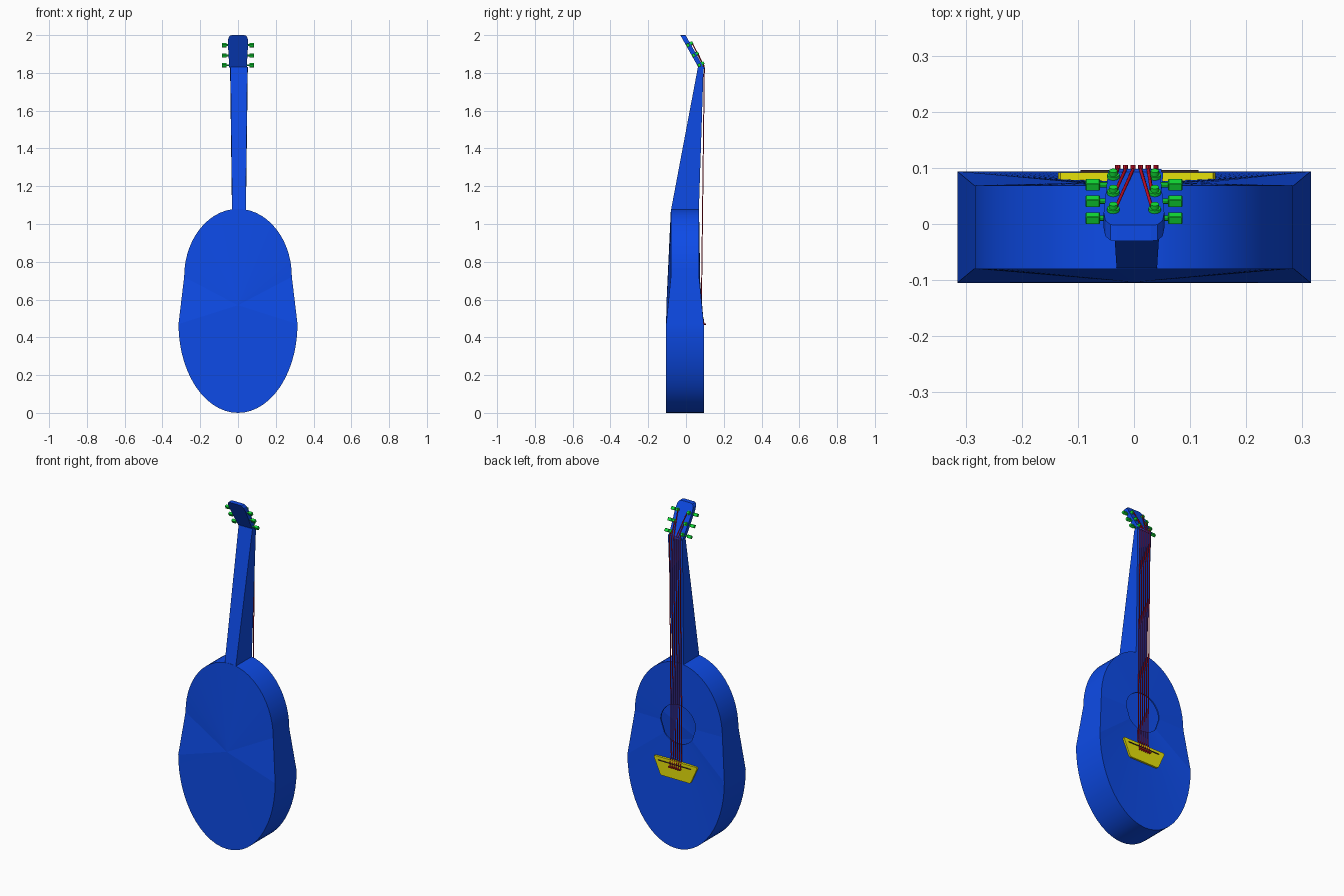
import bpy, bmesh, math
from mathutils import Vector, Matrix

if "Cube" in bpy.data.objects:
    bpy.data.objects.remove(bpy.data.objects["Cube"])

CX = 0.005  # neck, strings and bridge sit slightly off the body axis


def material(name, rgb):
    m = bpy.data.materials.new(name)
    m.diffuse_color = (*rgb, 1)
    m.use_nodes = True
    m.node_tree.nodes["Principled BSDF"].inputs["Base Color"].default_value = m.diffuse_color
    return m


BLUE = material("blue", (0.004, 0.07, 0.8))
RED = material("red", (0.6, 0.004, 0.02))
GREEN = material("green", (0.006, 0.8, 0.04))
YELLOW = material("yellow", (0.8, 0.76, 0.003))
DARK = material("dark", (0.04, 0.02, 0.02))


def finish(bm, name, mat, smooth=False):
    bmesh.ops.recalc_face_normals(bm, faces=bm.faces)
    me = bpy.data.meshes.new(name)
    bm.to_mesh(me)
    bm.free()
    ob = bpy.data.objects.new(name, me)
    bpy.context.collection.objects.link(ob)
    me.materials.append(mat)
    if smooth:
        bpy.ops.object.select_all(action='DESELECT')
        ob.select_set(True)
        bpy.context.view_layer.objects.active = ob
        bpy.ops.object.shade_smooth_by_angle(angle=math.radians(35))
    return ob


def loft(name, a, b, mat):
    """Solid between two matching outlines."""
    bm = bmesh.new()
    va, vb = [bm.verts.new(p) for p in a], [bm.verts.new(p) for p in b]
    n = len(va)
    bm.faces.new(va)
    bm.faces.new(vb[::-1])
    for i in range(n):
        bm.faces.new((va[i], vb[i], vb[(i + 1) % n], va[(i + 1) % n]))
    return finish(bm, name, mat)


def cylinder(name, centre, axis, r, h, mat, seg=12):
    bm = bmesh.new()
    rot = Vector((0, 0, 1)).rotation_difference(Vector(axis)).to_matrix().to_4x4()
    bmesh.ops.create_cone(bm, cap_ends=True, segments=seg, radius1=r, radius2=r, depth=h,
                          matrix=Matrix.Translation(centre) @ rot)
    return finish(bm, name, mat, True)


def box(name, centre, size, mat, tilt=0, bevel=0):
    bm = bmesh.new()
    bmesh.ops.create_cube(bm, size=1, matrix=Matrix.Translation(centre) @
                          Matrix.Rotation(tilt, 4, 'X') @ Matrix.Diagonal((*size, 1)))
    if bevel:
        bmesh.ops.bevel(bm, geom=bm.edges[:], offset=bevel, segments=1, affect='EDGES')
    return finish(bm, name, mat)


# Body: deep lower bout, shallower upper bout, hollow with an open sound hole
HALF = 28
outline = []
for i in range(HALF + 1):
    t = math.pi + math.pi * i / HALF
    outline.append((0.315 * math.cos(t), 0.47 + 0.47 * math.sin(t), -0.105, 0.094))
for i in range(HALF + 1):
    t = math.pi * i / HALF
    outline.append((0.285 * math.cos(t), 0.72 + 0.36 * math.sin(t), -0.08, 0.069))

HOLE_Z, HOLE_R = 0.72, 0.114
bm = bmesh.new()
back = [bm.verts.new((x, yb, z)) for x, z, yb, yf in outline]
front = [bm.verts.new((x, yf, z)) for x, z, yb, yf in outline]
hole, lip = [], []
for x, z, yb, yf in outline:
    d = Vector((x, z - HOLE_Z)).normalized() * HOLE_R
    hole.append(bm.verts.new((d.x, 0.073, HOLE_Z + d.y)))
    lip.append(bm.verts.new((d.x, 0.065, HOLE_Z + d.y)))
centre = bm.verts.new((0, -0.104, 0.57))
n = len(outline)
for i in range(n):
    j = (i + 1) % n
    bm.faces.new((back[i], back[j], centre))
    bm.faces.new((back[i], back[j], front[j], front[i])).smooth = True
    bm.faces.new((front[i], front[j], hole[j], hole[i]))
    bm.faces.new((hole[i], hole[j], lip[j], lip[i]))
for ring in (back, front):
    for i in range(n):
        bm.edges.get((ring[i], ring[(i + 1) % n])).smooth = False
finish(bm, "body", BLUE)


# Neck: wedge that deepens towards the body
def section(z, y0, y1, w0, w1):
    return [(CX - w0, y0, z), (CX + w0, y0, z), (CX + w1, y1, z), (CX - w1, y1, z)]


loft("neck", section(1.07, -0.08, 0.068, 0.036, 0.037),
     section(1.83, 0.063, 0.093, 0.045, 0.047), BLUE)

# Headstock: leaning plate with clipped upper corners
plate = [(-0.046, 1.826), (-0.054, 1.96), (-0.051, 1.985), (-0.042, 1.998), (-0.03, 2.0)]
plate += [(-x, z) for x, z in reversed(plate)]


def head_y(z):
    return 0.093 - (z - 1.83) * 0.56


loft("headstock", [(x, head_y(z), z) for x, z in plate],
     [(x, head_y(z) - 0.028, z) for x, z in plate], BLUE)

# Nut
box("nut", (CX, 0.092, 1.826), (0.088, 0.012, 0.01), BLUE)

# Tuners: post on the face, shaft and button at the side
NORMAL = Vector((0, 0.873, 0.487))
TILT = math.atan2(0.487, 0.873)
posts = {}
for side, label in ((-1, "left"), (1, "right")):
    for k, z in enumerate((1.848, 1.9, 1.954)):
        face = Vector((side * 0.037, head_y(z), z))
        tag = f"{label}_{k + 1}"
        cylinder("tuner_washer_" + tag, face + NORMAL * 0.003, NORMAL, 0.011, 0.006, GREEN)
        cylinder("tuner_post_" + tag, face + NORMAL * 0.007, NORMAL, 0.0075, 0.014, GREEN)
        mid = face - NORMAL * 0.015
        cylinder("tuner_shaft_" + tag, (side * 0.056, mid.y, mid.z), (1, 0, 0), 0.005, 0.03, GREEN, 8)
        box("tuner_button_" + tag, (side * 0.0735, mid.y, mid.z), (0.025, 0.015, 0.018),
            GREEN, TILT, 0.001)
        posts[side, k] = face + NORMAL * 0.010

# Bridge: trapezoid plate with saddle
trap = [(-0.14, 0.5), (-0.136, 0.508), (0.136, 0.508), (0.14, 0.5),
        (0.1, 0.41), (0.092, 0.403), (-0.092, 0.403), (-0.1, 0.41)]
loft("bridge", [(CX + x, 0.074, z) for x, z in trap],
     [(CX + x, 0.0915, z) for x, z in trap], YELLOW)
box("saddle", (CX + 0.005, 0.092, 0.488), (0.21, 0.008, 0.004), DARK)

# Strings and bridge pins: outer strings reach the nearest posts
for i in range(6):
    x = CX + (i - 2.5) * 0.0136
    side = -1 if i < 3 else 1
    post = posts[side, i if i < 3 else 5 - i]
    pts = [(x, 0.095, 0.47), (x, 0.092, 0.495), (x, 0.081, 0.53), (x, 0.097, 1.828),
           post - Vector((side * 0.006, 0, 0))]
    cu = bpy.data.curves.new(f"string_{i + 1}", 'CURVE')
    cu.dimensions = '3D'
    cu.bevel_depth = 0.003
    cu.bevel_resolution = 1
    cu.use_fill_caps = True
    sp = cu.splines.new('POLY')
    sp.points.add(len(pts) - 1)
    for p, c in zip(sp.points, pts):
        p.co = (*c, 1)
    cu.materials.append(RED)
    bpy.context.collection.objects.link(bpy.data.objects.new(f"string_{i + 1}", cu))
    cylinder(f"bridge_pin_{i + 1}", (x, 0.098, 0.47), (0, 1, 0), 0.0045, 0.014, RED, 8)
